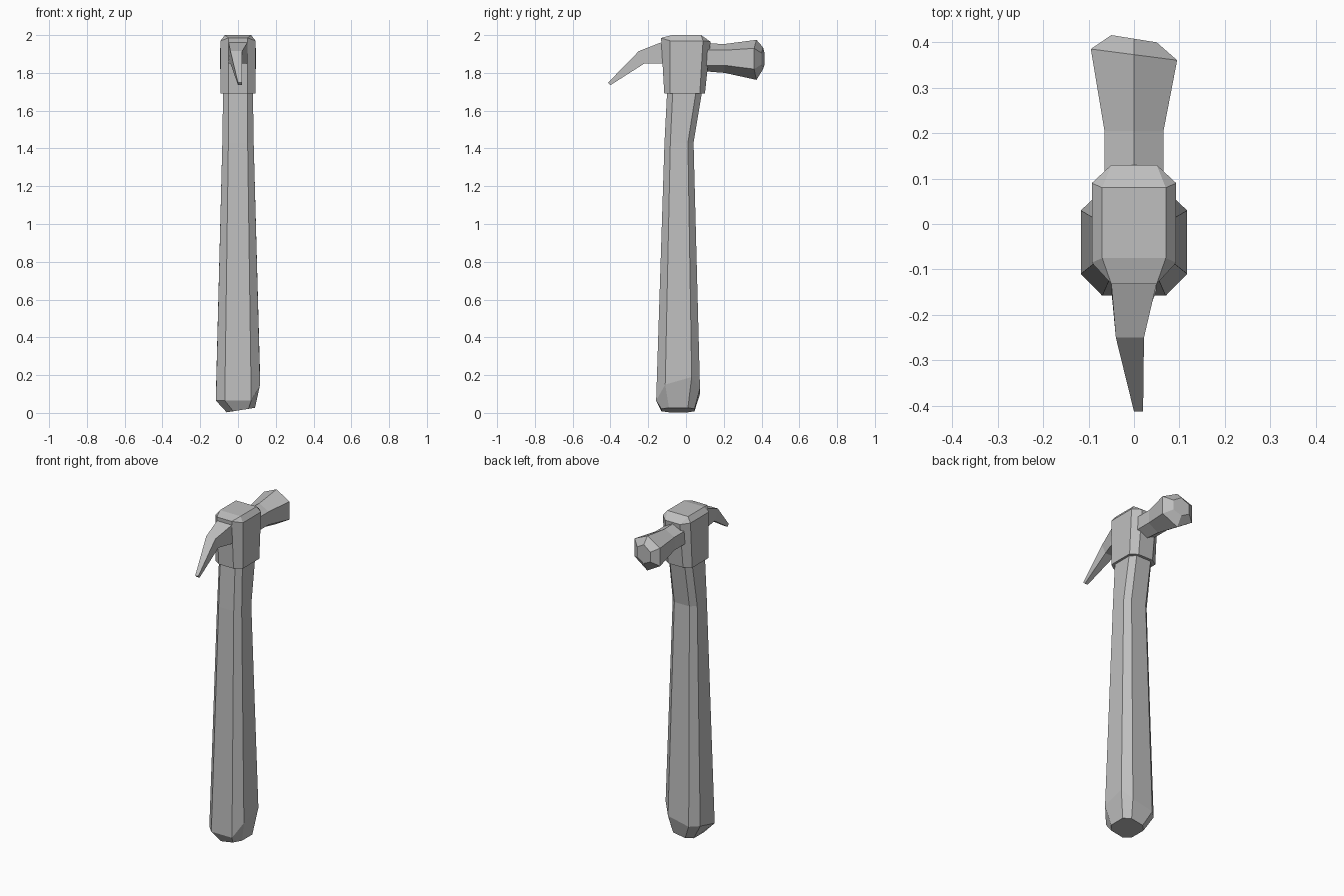
import bpy, bmesh

if "Cube" in bpy.data.objects:
    bpy.data.objects.remove(bpy.data.objects["Cube"])

grey = bpy.data.materials.new("plain grey")
grey.diffuse_color = (0.52, 0.52, 0.52, 1)
grey.use_nodes = True
grey.node_tree.nodes["Principled BSDF"].inputs["Base Color"].default_value = grey.diffuse_color


def loft(name, rings):
    """Skin a list of equal-length point rings, cap both ends, flat shaded."""
    bm = bmesh.new()
    loops = [[bm.verts.new(p) for p in ring] for ring in rings]
    n = len(loops[0])
    for a, b in zip(loops, loops[1:]):
        for i in range(n):
            j = (i + 1) % n
            bm.faces.new((a[i], a[j], b[j], b[i]))
    bm.faces.new(loops[0][::-1])
    bm.faces.new(loops[-1])
    bmesh.ops.remove_doubles(bm, verts=bm.verts, dist=0.0005)
    bmesh.ops.recalc_face_normals(bm, faces=bm.faces)
    mesh = bpy.data.meshes.new(name)
    bm.to_mesh(mesh)
    bm.free()
    mesh.materials.append(grey)
    obj = bpy.data.objects.new(name, mesh)
    bpy.context.collection.objects.link(obj)
    return obj


def octagon(hx, ix, y0, iy0, iy1, y1, z):
    """Chamfered rectangle; z is one height or eight heights."""
    pts = [(-ix, y0), (ix, y0), (hx, iy0), (hx, iy1),
           (ix, y1), (-ix, y1), (-hx, iy1), (-hx, iy0)]
    zs = z if isinstance(z, list) else [z] * 8
    return [(x, y, h) for (x, y), h in zip(pts, zs)]


# Handle: tapered octagon with a kinked back and a slanted, worn butt
butt = [(x + 0.015, y, 0.015 + 0.16 * x)
        for x, y, z in octagon(0.075, 0.04, -0.13, -0.09, 0.01, 0.045, 0)]
loft("handle", [
    butt,
    octagon(0.117, 0.07, -0.158, -0.11, 0.03, 0.074,
            [0.065, 0.065, 0.15, 0.19, 0.13, 0.10, 0.10, 0.065]),
    octagon(0.083, 0.051, -0.114, -0.083, 0.01, 0.04, 1.43),
    octagon(0.079, 0.05, -0.10, -0.07, 0.053, 0.085, 1.70),
])

# Head block: flared octagon with a bevelled crown
loft("head_block", [
    octagon(0.093, 0.05, -0.115, -0.085, 0.073, 0.10, 1.69),
    octagon(0.093, 0.05, -0.132, -0.085, 0.09, 0.13,
            [1.985, 1.985, 1.97, 1.97, 1.965, 1.965, 1.97, 1.97]),
    octagon(0.07, 0.07, -0.075, -0.075, 0.08, 0.08, 2.0),
])


def hexagon(hx, top, up, low, bottom, y, slant=0.0):
    """Six-sided ring across the poll with a ridge on top."""
    pts = [(0, top), (hx, up), (hx, low), (0, bottom), (-hx, low), (-hx, up)]
    return [(x, y - slant * x, z) for x, z in pts]


# Striking poll: hexagonal neck, flared face, slightly slanted cap
loft("striking_poll", [
    hexagon(0.065, 1.957, 1.92, 1.84, 1.81, 0.08),
    hexagon(0.065, 1.953, 1.92, 1.84, 1.80, 0.205),
    hexagon(0.095, 1.975, 1.93, 1.82, 1.763, 0.373, 0.13),
    hexagon(0.05, 1.935, 1.905, 1.845, 1.82, 0.408, 0.16),
])


def slab(x0, x1, y_top, z_top, y_low, z_low):
    return [(x0, y_top, z_top), (x1, y_top, z_top),
            (x1, y_low, z_low), (x0, y_low, z_low)]


# Claw: bent, tapering spike
loft("claw", [
    slab(-0.05, 0.05, -0.09, 1.972, -0.09, 1.85),
    slab(-0.05, 0.05, -0.13, 1.962, -0.145, 1.85),
    slab(-0.04, 0.022, -0.25, 1.915, -0.22, 1.85),
    slab(0.0, 0.02, -0.413, 1.748, -0.40, 1.735),
])
